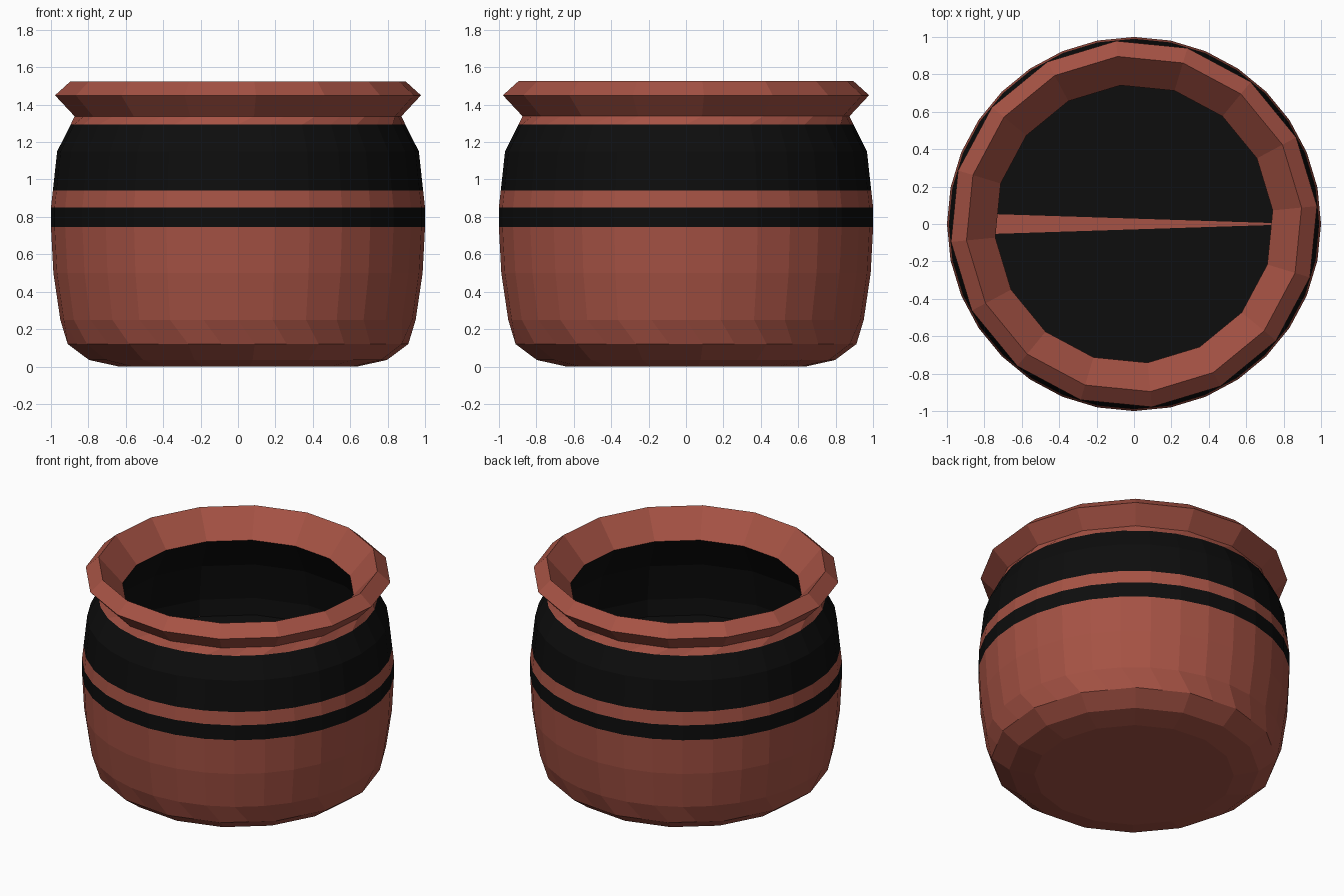
import bpy, bmesh, math

if "Cube" in bpy.data.objects:
    bpy.data.objects.remove(bpy.data.objects["Cube"])

def material(name, rgb):
    m = bpy.data.materials.new(name)
    m.diffuse_color = (*rgb, 1)
    m.use_nodes = True
    m.node_tree.nodes["Principled BSDF"].inputs["Base Color"].default_value = m.diffuse_color
    return m

clay = material("terracotta", (0.38, 0.085, 0.058))
black = material("black", (0.004, 0.004, 0.004))
N = 32

def ring(bm, r, z, coarse, phase):
    """Ring of N vertices; coarse rings are 16-gons with edge midpoints."""
    out = []
    for i in range(N):
        a = 2 * math.pi * i / N + math.radians(phase)
        rr = r * math.cos(2 * math.pi / N) if coarse and i % 2 else r
        out.append(bm.verts.new((rr * math.cos(a), rr * math.sin(a), z)))
    return out

def lathe(name, profile, bands=(), cap_first=False):
    bm = bmesh.new()
    rings = [ring(bm, *p) for p in profile]
    for a, b in zip(rings, rings[1:]):
        for i in range(N):
            j = (i + 1) % N
            f = bm.faces.new((a[i], a[j], b[j], b[i]))
            z = f.calc_center_median().z
            f.material_index = int(any(lo < z < hi for lo, hi in bands))
    if cap_first:
        bm.faces.new(rings[0][::-1])
    return finish(name, bm)

def finish(name, bm):
    me = bpy.data.meshes.new(name)
    bm.to_mesh(me)
    bm.free()
    me.materials.append(clay)
    me.materials.append(black)
    ob = bpy.data.objects.new(name, me)
    bpy.context.collection.objects.link(ob)
    return ob

# Pot: outside from base to lip, then down the inner wall
# (radius, height, coarse ring, phase in degrees)
lathe("pot", [
    (0.64, 0.0, True, 5.6), (0.80, 0.035, True, 5.6), (0.915, 0.12, True, 5.6),
    (0.95, 0.25, False, 0), (0.987, 0.5, False, 0),
    (1.0, 0.745, False, 0), (1.0, 0.85, False, 0), (0.99, 0.94, False, 0),
    (0.967, 1.15, False, 0), (0.895, 1.293, False, 0), (0.878, 1.338, True, 5.6),
    (0.983, 1.45, True, 5.6), (0.90, 1.525, True, 5.6),
    (0.745, 1.35, True, 5.6), (0.87, 1.12, True, 5.6),
    (0.92, 0.86, True, 5.6), (0.91, 0.745, True, 5.6)],
    bands=((0.745, 0.85), (0.94, 1.293)), cap_first=True)

# Dark filling: a disc with one thin clay-coloured sliver across it
bm = bmesh.new()
R, Z = 0.91, 0.745
tip = bm.verts.new((0.90, 0.0, Z))
half = math.asin(0.058 / R)
count = 31
angles = [math.radians(5)] + [math.radians(5) + (math.pi - half - math.radians(5)) * k / 15 for k in range(1, 16)]
upper = [bm.verts.new((R * math.cos(a), R * math.sin(a), Z)) for a in angles]
lower = [bm.verts.new((R * math.cos(a), -R * math.sin(a), Z)) for a in angles]
bm.faces.new([tip] + upper).material_index = 1
bm.faces.new([tip] + lower[::-1][:]).material_index = 1
bm.faces.new((tip, upper[-1], lower[-1])).material_index = 0
bmesh.ops.recalc_face_normals(bm, faces=bm.faces)
if next(iter(bm.faces)).normal.z < 0:
    bmesh.ops.reverse_faces(bm, faces=bm.faces)
finish("filling", bm)
